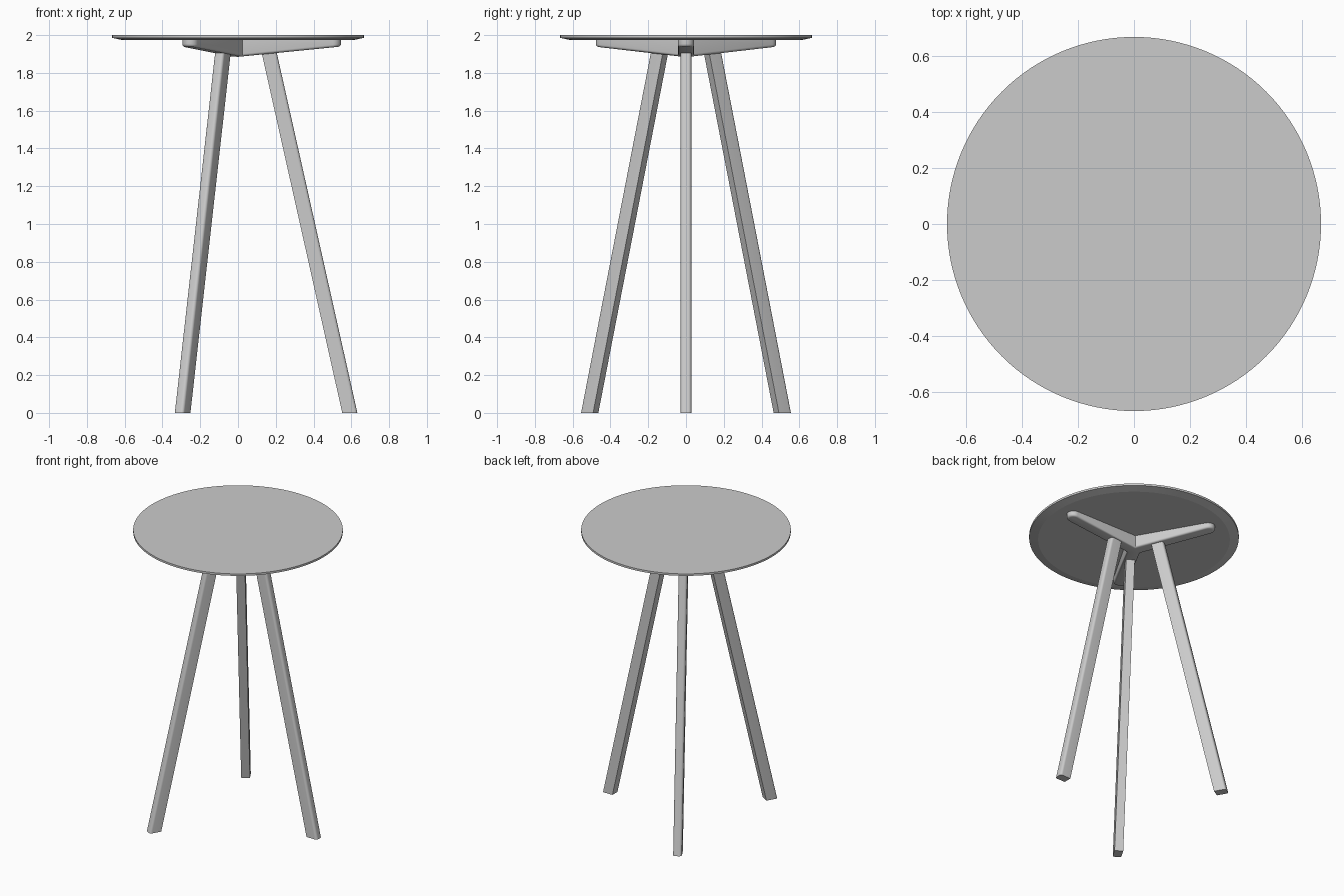
import bpy
import bmesh
from math import sin, cos, pi, radians
from mathutils import Matrix, Vector

cube = bpy.data.objects.get("Cube")
if cube:
    bpy.data.objects.remove(cube, do_unlink=True)

grey = bpy.data.materials.new("light_grey")
grey.use_nodes = True
colour = (0.60, 0.60, 0.60, 1)
grey.diffuse_color = colour
grey.node_tree.nodes["Principled BSDF"].inputs["Base Color"].default_value = colour


def finish(name, bm, angle=30):
    """Turn a bmesh into a smooth-shaded object with sharp edges kept."""
    bmesh.ops.recalc_face_normals(bm, faces=bm.faces)
    mesh = bpy.data.meshes.new(name)
    bm.to_mesh(mesh)
    bm.free()
    obj = bpy.data.objects.new(name, mesh)
    bpy.context.collection.objects.link(obj)
    mesh.materials.append(grey)
    bpy.ops.object.select_all(action="DESELECT")
    obj.select_set(True)
    bpy.context.view_layer.objects.active = obj
    bpy.ops.object.shade_smooth_by_angle(angle=radians(angle))
    return obj


def bridge(bm, rings):
    """Join successive closed rings of vertices with quads."""
    for a, b in zip(rings, rings[1:]):
        for i in range(len(a)):
            j = (i + 1) % len(a)
            bm.faces.new((a[i], a[j], b[j], b[i]))


# Round top with a thin rim and a chamfered underside
def table_top():
    bm = bmesh.new()
    rings = []
    for r, z in ((0.61, 1.973), (0.667, 1.986), (0.667, 2.0)):
        rings.append([bm.verts.new((r * cos(2 * pi * i / 128), r * sin(2 * pi * i / 128), z))
                      for i in range(128)])
    bridge(bm, rings)
    bm.faces.new(rings[0])
    bm.faces.new(rings[-1])
    return finish("table_top", bm, 10)


# Three-armed bracket: round arm ends, underside rising outwards, softened lower edges
HALF, CAP, RADIUS, STEPS = 0.043, 0.502, 0.014, 12


def arm_outline(w):
    """One arm along +x, from its inner corner round the end."""
    pts = [(w / 3 ** 0.5, -w)]
    for i in range(STEPS + 1):
        a = -pi / 2 + pi * i / STEPS
        pts.append((CAP + w * cos(a), w * sin(a)))
    return pts


def bracket():
    bm = bmesh.new()
    levels = [(HALF, None)]
    for i in range(5):
        a = pi / 2 * i / 4
        levels.append((HALF - RADIUS * (1 - cos(a)), RADIUS * (1 - sin(a))))
    rings = []
    for w, lift in levels:
        ring = []
        for k in range(3):
            turn = Matrix.Rotation(2 * pi * k / 3, 3, "Z")
            for x, y in arm_outline(w):
                z = 1.975 if lift is None else 1.885 + 0.1 * x + lift
                ring.append(bm.verts.new(turn @ Vector((x, y, z))))
        rings.append(ring)
    bridge(bm, rings)
    bm.faces.new(rings[0])
    # underside: one flat face per arm, meeting at the centre
    low, n = rings[-1], STEPS + 2
    centre = bm.verts.new((0, 0, 1.885))
    for k in range(3):
        arm = [low[(k * n + i) % len(low)] for i in range(n + 1)]
        bm.faces.new([centre] + arm)
    return finish("support_bracket", bm)


# Splayed leg: flat inside, rounded outer edges, cut level at the foot
def leg(name, angle):
    half, depth, r = 0.028, 0.08, 0.016
    outline = [(0, half), (0, -half)]
    for side in (-1, 1):
        for i in range(7):
            a = pi / 2 * (i / 6 - 1 if side < 0 else i / 6)
            outline.append((depth - r + r * cos(a), side * (half - r) + r * sin(a)))
    bm = bmesh.new()
    turn = Matrix.Rotation(angle, 3, "Z")
    rings = [[bm.verts.new(turn @ Vector((inner + x, y, z))) for x, y in outline]
             for inner, z in ((0.552, 0), (0.12, 1.93))]
    bridge(bm, rings)
    for ring in rings:
        bm.faces.new(ring)
    return finish(name, bm)


table_top()
bracket()
for k, name in enumerate(("left_leg", "back_right_leg", "front_right_leg")):
    leg(name, 2 * pi * k / 3)
